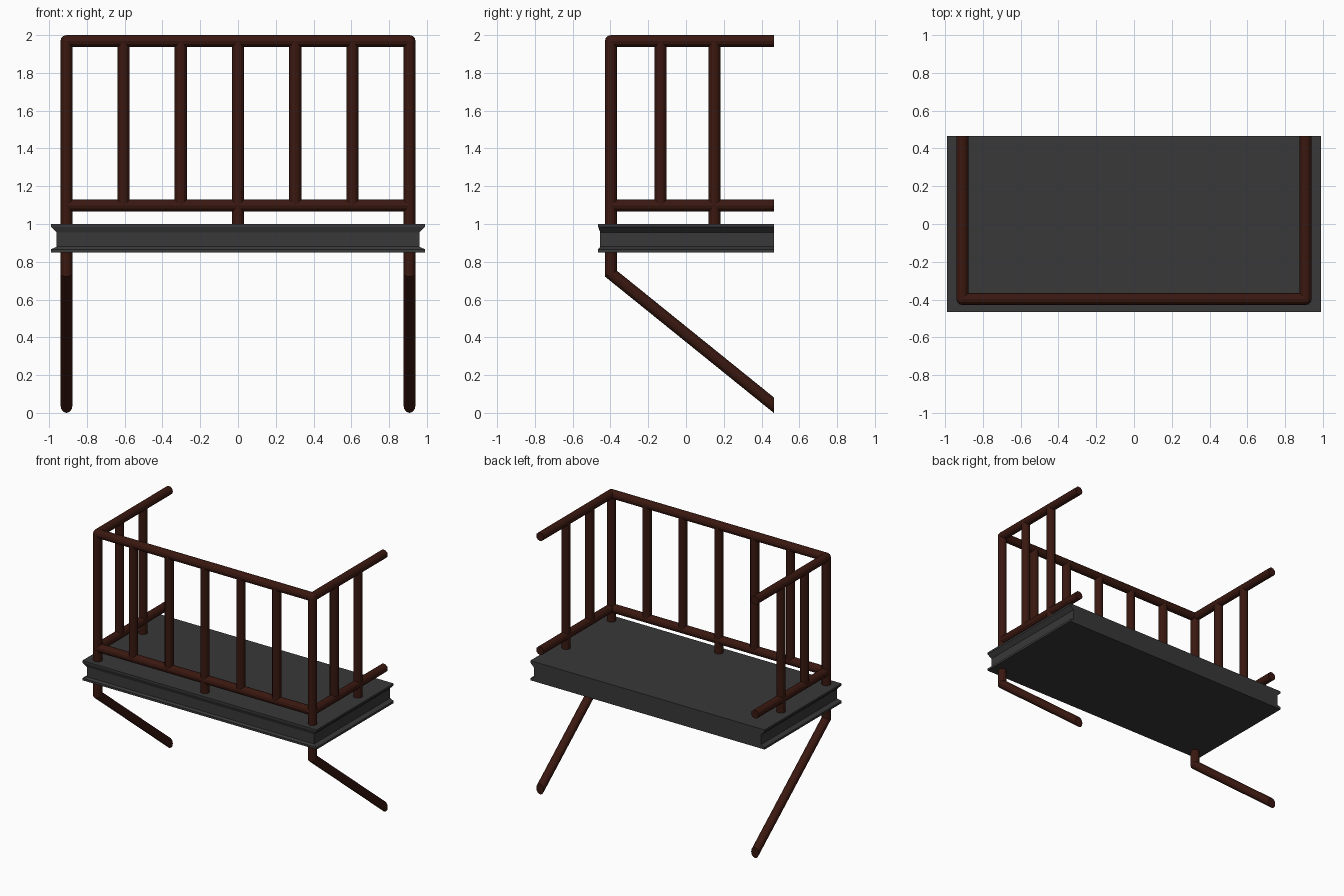
import bpy, bmesh
from math import cos, sin, tau
from mathutils import Vector

if "Cube" in bpy.data.objects:
    bpy.data.objects.remove(bpy.data.objects["Cube"])

R, SIDES = 0.032, 12
PX, PY = 0.908, -0.397          # corner post position
BACK = 0.465                    # wall plane
TOP, LOW, DECK = 1.968, 1.097, 0.99


def material(name, rgb):
    m = bpy.data.materials.new(name)
    m.diffuse_color = (*rgb, 1)
    m.use_nodes = True
    m.node_tree.nodes["Principled BSDF"].inputs["Base Color"].default_value = m.diffuse_color
    return m


IRON = material("dark_brown_iron", (0.042, 0.009, 0.005))
STONE = material("dark_grey_stone", (0.04, 0.04, 0.04))


def finish(bm, name, mat):
    bmesh.ops.recalc_face_normals(bm, faces=bm.faces)
    mesh = bpy.data.meshes.new(name)
    bm.to_mesh(mesh)
    bm.free()
    mesh.materials.append(mat)
    ob = bpy.data.objects.new(name, mesh)
    bpy.context.collection.objects.link(ob)
    return ob


def loft(name, rings, mat):
    bm = bmesh.new()
    loops = [[bm.verts.new(p) for p in ring] for ring in rings]
    n = len(loops[0])
    for a, b in zip(loops, loops[1:]):
        for i in range(n):
            j = (i + 1) % n
            bm.faces.new((a[i], a[j], b[j], b[i]))
    bm.faces.new(loops[0])
    bm.faces.new(loops[-1])
    return finish(bm, name, mat)


def bar(name, a, b):
    a, b = Vector(a), Vector(b)
    bm = bmesh.new()
    bmesh.ops.create_cone(bm, cap_ends=True, segments=SIDES, radius1=R,
                          radius2=R, depth=(b - a).length)
    ob = finish(bm, name, IRON)
    ob.location = (a + b) / 2
    ob.rotation_euler = (b - a).to_track_quat('Z', 'Y').to_euler()
    return ob


# Floor slab: grooved on the front and sides, flat against the wall
profile = [(0.85, 0), (0.866, 0), (0.88, 1), (0.955, 1), (0.985, 0), (1.0, 0)]
slab = []
for z, g in profile:
    x, y = 0.99 - 0.03 * g, -BACK + 0.011 * g
    slab.append([(-x, y, z), (x, y, z), (x, BACK, z), (-x, BACK, z)])
loft("floor_slab", slab, STONE)

# Front rails and balusters; the middle baluster reaches the floor
for name, z in (("top", TOP), ("lower", LOW)):
    bar(f"front_{name}_rail", (-PX, PY, z), (PX, PY, z))
for i in range(-2, 3):
    x = i * 0.303
    bar("front_baluster", (x, PY, LOW if i else DECK), (x, PY, TOP))

# Corner posts bending into the wall braces, plus side rails and balusters
BEND, END = 0.737, 0.041
slope = (END - BEND) / (BACK - PY)
d = Vector((1, slope)).normalized()
mitre = d.x / (1 - d.y)
for side, sx in (("left", -1), ("right", 1)):
    x = sx * PX
    rings = [[], [], []]
    for k in range(SIDES):
        dx, s = R * cos(tau * k / SIDES), R * sin(tau * k / SIDES)
        zb = BEND + mitre * s
        rings[0].append((x + dx, PY + s, TOP))
        rings[1].append((x + dx, PY + s, zb))
        rings[2].append((x + dx, BACK, zb + slope * (BACK - PY - s)))
    loft(f"{side}_post_and_brace", rings, IRON)

    # Rounded top corner joint
    bm = bmesh.new()
    bmesh.ops.create_uvsphere(bm, u_segments=SIDES, v_segments=6, radius=R)
    finish(bm, f"{side}_corner_joint", IRON).location = (x, PY, TOP)

    for name, z in (("top", TOP), ("lower", LOW)):
        bar(f"{side}_{name}_rail", (x, PY, z), (x, BACK, z))
    for y, z in ((-0.134, LOW), (0.15, DECK)):
        bar(f"{side}_baluster", (x, y, z), (x, y, TOP))
